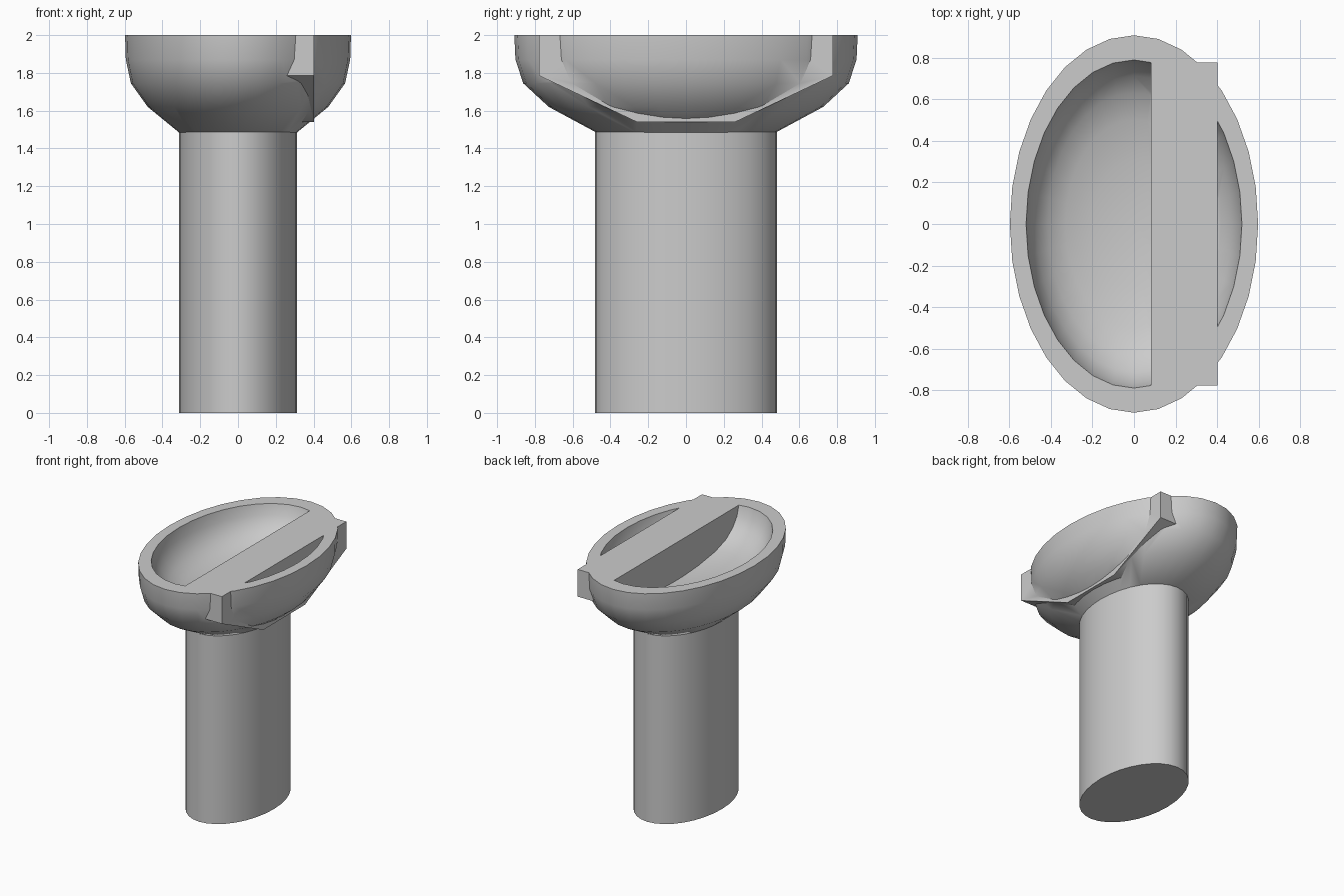
import bpy, bmesh, math

if "Cube" in bpy.data.objects:
    bpy.data.objects.remove(bpy.data.objects["Cube"])

RATIO = 1.52      # depth of the ellipse relative to its width
SEG = 32

grey = bpy.data.materials.new("light grey")
grey.diffuse_color = (0.6, 0.6, 0.6, 1)
grey.use_nodes = True
grey.node_tree.nodes["Principled BSDF"].inputs["Base Color"].default_value = grey.diffuse_color


def finish(bm, name):
    bmesh.ops.recalc_face_normals(bm, faces=bm.faces)
    me = bpy.data.meshes.new(name)
    bm.to_mesh(me)
    bm.free()
    me.materials.append(grey)
    ob = bpy.data.objects.new(name, me)
    bpy.context.collection.objects.link(ob)
    return ob


def lathe(name, profile, ratio=RATIO):
    """Elliptical lathe of (x radius, z) points; both ends are closed."""
    bm = bmesh.new()
    rings = []
    for r, z in profile:
        rings.append([bm.verts.new((r * math.cos(2 * math.pi * i / SEG),
                                    r * ratio * math.sin(2 * math.pi * i / SEG), z))
                      for i in range(SEG)])
    for a, b in zip(rings, rings[1:]):
        for i in range(SEG):
            j = (i + 1) % SEG
            bm.faces.new((a[i], a[j], b[j], b[i]))
    bm.faces.new(rings[0])
    bm.faces.new(rings[-1])
    return finish(bm, name)


def smooth(ob):
    bpy.ops.object.select_all(action='DESELECT')
    ob.select_set(True)
    bpy.context.view_layer.objects.active = ob
    bpy.ops.object.shade_smooth_by_angle(angle=math.radians(35))


# oval column
pedestal = lathe("pedestal", [(0.313, 0), (0.313, 1.487)], 1.54)

# oval basin: outer wall, flat rim, hollow
basin = lathe("basin", [
    (0.313, 1.485), (0.478, 1.62), (0.567, 1.745), (0.594, 1.87), (0.598, 2),
    (0.52, 2), (0.505, 1.92), (0.47, 1.85), (0.416, 1.79),
    (0.33, 1.745), (0.2, 1.715), (0.1, 1.703), (0.03, 1.70)])

# solid cross slab with chamfered lower corners
half = [(0.26, 1.54), (0.777, 1.785), (0.777, 2)]
outline = half + [(-y, z) for y, z in reversed(half)]
bm = bmesh.new()
face = bm.faces.new([bm.verts.new((0.083, y, z)) for y, z in outline])
ext = bmesh.ops.extrude_face_region(bm, geom=[face], use_keep_orig=True)
bmesh.ops.translate(bm, vec=(0.32, 0, 0),
                    verts=[v for v in ext["geom"] if isinstance(v, bmesh.types.BMVert)])
slab = finish(bm, "cross_slab")

# merge slab into basin
mod = basin.modifiers.new("join", 'BOOLEAN')
mod.operation = 'UNION'
mod.solver = 'EXACT'
mod.object = slab
bpy.context.view_layer.objects.active = basin
bpy.ops.object.modifier_apply(modifier="join")
bpy.data.objects.remove(slab)

smooth(basin)
smooth(pedestal)
